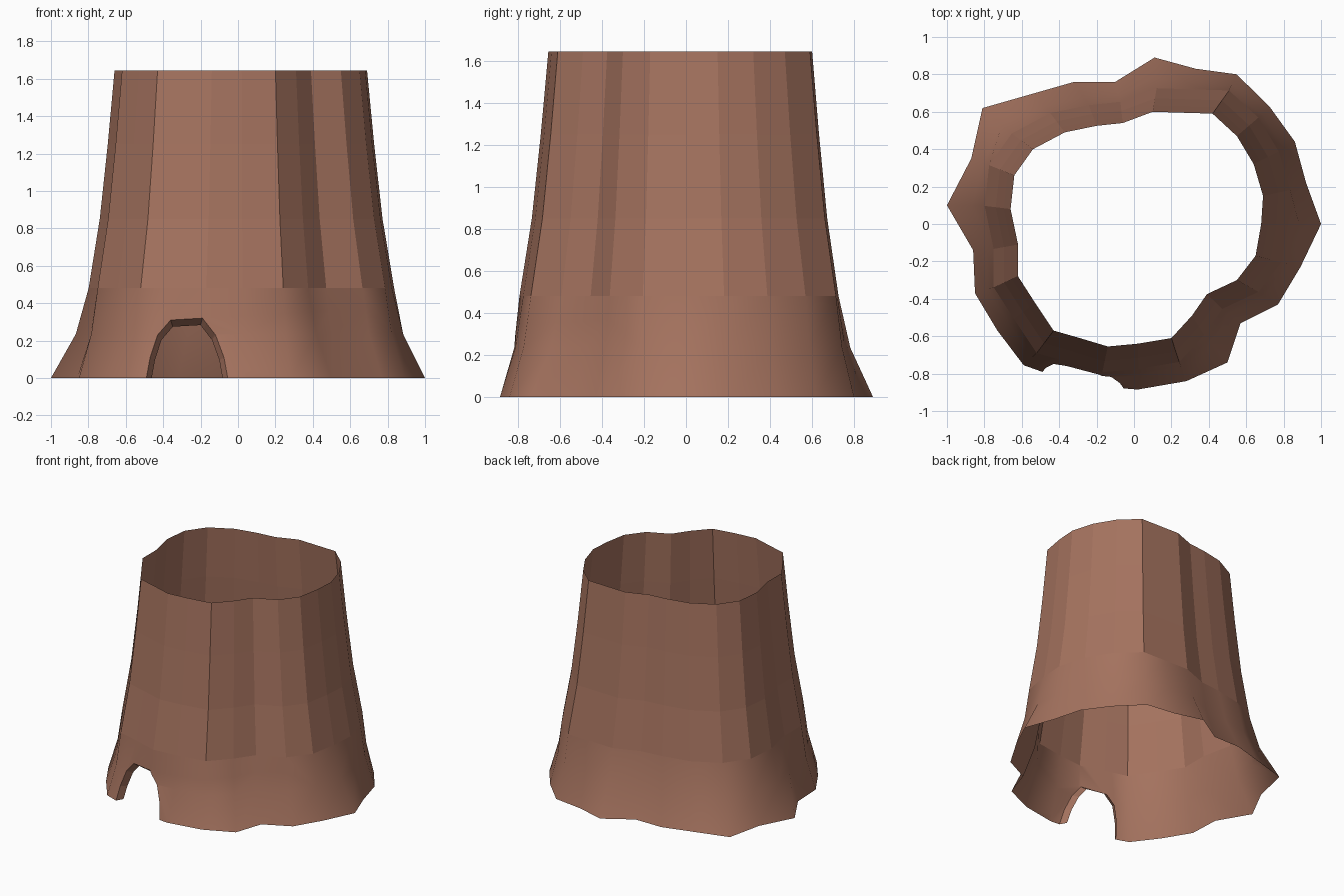
import bpy, bmesh
from mathutils import Vector

if "Cube" in bpy.data.objects:
    bpy.data.objects.remove(bpy.data.objects["Cube"])

# Wavy plan outlines, counter-clockwise from the +x side
FOOT = [(1, 0), (.92, .22), (.86, .44), (.73, .62), (.55, .80), (.33, .83), (.11, .89),
        (-.10, .76), (-.32, .76), (-.53, .70), (-.81, .62), (-.87, .35), (-1, .10),
        (-.86, -.14), (-.85, -.37), (-.73, -.57), (-.59, -.755), (-.38, -.83), (-.17, -.87),
        (.02, -.885), (.28, -.84), (.50, -.74), (.57, -.53), (.77, -.43), (.89, -.23)]
RIM = [(.68, 0), (.69, .15), (.64, .32), (.55, .47), (.42, .59), (.26, .595), (.10, .60),
       (-.06, .54), (-.20, .525), (-.37, .49), (-.54, .40), (-.64, .26), (-.66, .08),
       (-.62, -.11), (-.62, -.28), (-.53, -.42), (-.43, -.57), (-.29, -.61), (-.14, -.655),
       (.02, -.64), (.20, -.61), (.31, -.49), (.39, -.375), (.55, -.30), (.65, -.17)]
# Doorway arch (x, z) seen from the front
ARCH = [(-.49, 0), (-.47, .11), (-.43, .23), (-.36, .31), (-.19, .32),
        (-.12, .23), (-.075, .11), (-.055, 0)]

bark = bpy.data.materials.new("bark brown")
bark.diffuse_color = (.376, .171, .114, 1)
bark.use_nodes = True
bark.node_tree.nodes["Principled BSDF"].inputs["Base Color"].default_value = bark.diffuse_color


def ring(scale, z, mix=0):
    """Rim outline scaled, blended towards the foot outline."""
    return [Vector((r[0] * scale * (1 - mix) + f[0] * mix,
                    r[1] * scale * (1 - mix) + f[1] * mix, z)) for r, f in zip(RIM, FOOT)]


def loft(rings):
    bm = bmesh.new()
    rows = [[bm.verts.new(p) for p in r] for r in rings]
    for a, b in zip(rows, rows[1:]):
        for i in range(len(a)):
            j = (i + 1) % len(a)
            bm.faces.new((a[i], a[j], b[j], b[i]))
    return bm


def finish(bm, name):
    me = bpy.data.meshes.new(name)
    bm.to_mesh(me)
    bm.free()
    me.materials.append(bark)
    ob = bpy.data.objects.new(name, me)
    bpy.context.collection.objects.link(ob)
    return ob


# Faceted upper trunk, open at the top
finish(loft([ring(1.21, .48), ring(1.12, .85), ring(1.055, 1.25), ring(1, 1.645)]), "trunk")

# Smooth flared foot
bm = loft([ring(1.21, 0, 1), ring(1.21, .235, .34), ring(1.21, .48)])
for f in bm.faces:
    f.smooth = True

# Cut the convex arch out of the front wall, one edge plane at a time
inside = [f for f in bm.faces if f.calc_center_median().y < -.4]
for (x0, z0), (x1, z1) in zip(ARCH, ARCH[1:]):
    co, no = Vector((x0, 0, z0)), Vector((z0 - z1, 0, x1 - x0))
    geom = set(inside)
    for f in inside:
        geom.update(f.edges)
        geom.update(f.verts)
    res = bmesh.ops.bisect_plane(bm, geom=list(geom), plane_co=co, plane_no=no, dist=1e-5)
    inside = [f for f in res["geom"] if isinstance(f, bmesh.types.BMFace)
              and (f.calc_center_median() - co).dot(no) < 0]
bmesh.ops.delete(bm, geom=inside, context='FACES')

# Door reveal: hole edge pushed inwards and slightly narrowed
hole = [e for e in bm.edges if e.is_boundary
        and not all(v.co.z < 1e-4 for v in e.verts)
        and not all(v.co.z > .47 for v in e.verts)]
for e in hole:
    e.smooth = False
res = bmesh.ops.extrude_edge_only(bm, edges=hole)
for g in res["geom"]:
    if isinstance(g, bmesh.types.BMVert):
        g.co.x = -.27 + (g.co.x + .27) * .87
        g.co.z *= .885
        g.co.y += .05
    elif isinstance(g, bmesh.types.BMFace):
        g.smooth = False
finish(bm, "root_flare_with_doorway")
